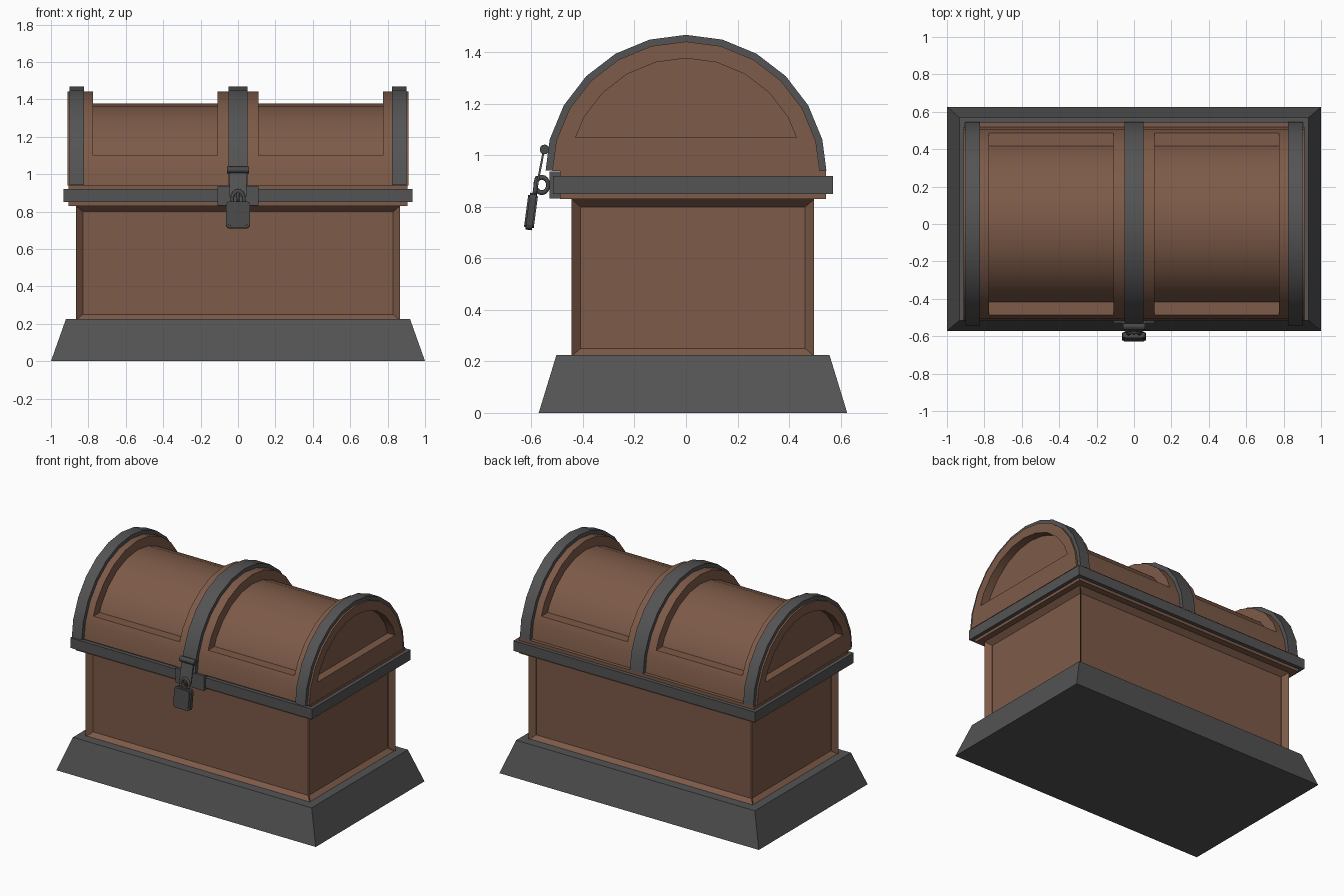
import bpy, bmesh, math
from mathutils import Matrix, Vector

if "Cube" in bpy.data.objects:
    bpy.data.objects.remove(bpy.data.objects["Cube"])


def material(name, rgb):
    m = bpy.data.materials.new(name)
    m.diffuse_color = (*rgb, 1)
    m.use_nodes = True
    m.node_tree.nodes["Principled BSDF"].inputs["Base Color"].default_value = m.diffuse_color
    return m


WOOD = material("brown wood", (0.205, 0.103, 0.065))
METAL = material("dark iron", (0.088, 0.088, 0.088))
LOCK = material("darker iron", (0.065, 0.065, 0.065))
LID_Z = 0.92        # centre height of the lid arc
MID_Y = 0.027       # the chest body sits slightly behind the lid centre


def finish(bm, name, mat):
    bmesh.ops.recalc_face_normals(bm, faces=bm.faces)
    me = bpy.data.meshes.new(name)
    bm.to_mesh(me)
    bm.free()
    ob = bpy.data.objects.new(name, me)
    bpy.context.collection.objects.link(ob)
    if mat:
        me.materials.append(mat)
    return ob


def smooth(ob, angle=30):
    bpy.ops.object.select_all(action='DESELECT')
    ob.select_set(True)
    bpy.context.view_layer.objects.active = ob
    bpy.ops.object.shade_smooth_by_angle(angle=math.radians(angle))


def box(name, mat, x, y, z, bevel=0):
    bm = bmesh.new()
    bmesh.ops.create_cube(bm, size=1)
    for v in bm.verts:
        v.co = [a[0] + (a[1] - a[0]) * (c + 0.5) for a, c in zip((x, y, z), v.co)]
    if bevel:
        bmesh.ops.bevel(bm, geom=bm.edges[:], offset=bevel, segments=1, affect='EDGES')
    return finish(bm, name, mat)


def arc(r, zmin):
    """Twelve-sided half circle in (y, z), cut off flat at zmin."""
    pts = [(r * math.sin(math.radians(a)), LID_Z + r * math.cos(math.radians(a)))
           for a in range(-90, 91, 15)]
    out = []
    for p, q in zip(pts, pts[1:]):
        if (p[1] < zmin) != (q[1] < zmin):
            t = (zmin - p[1]) / (q[1] - p[1])
            out.append((p[0] + t * (q[0] - p[0]), zmin))
        if q[1] > zmin:
            out.append(q)
    return out


def prism(name, mat, outline, x0, x1):
    bm = bmesh.new()
    f = bm.faces.new([bm.verts.new((x0, y, z)) for y, z in outline])
    ext = bmesh.ops.extrude_face_region(bm, geom=[f])["geom"]
    bmesh.ops.translate(bm, vec=(x1 - x0, 0, 0),
                        verts=[g for g in ext if isinstance(g, bmesh.types.BMVert)])
    return finish(bm, name, mat)


def ring(name, mat, centre, major, minor, axis, rot=0, stretch=1):
    bm = bmesh.new()
    n, k = 16, 8
    vs = []
    for i in range(n):
        a = 2 * math.pi * i / n
        for j in range(k):
            b = 2 * math.pi * j / k
            d = major + minor * math.cos(b)
            p = Vector((d * math.cos(a), minor * math.sin(b), d * math.sin(a) * stretch))
            vs.append(bm.verts.new(p))
    for i in range(n):
        for j in range(k):
            i2, j2 = (i + 1) % n, (j + 1) % k
            bm.faces.new([vs[i * k + j], vs[i2 * k + j], vs[i2 * k + j2], vs[i * k + j2]])
    turn = Matrix.Rotation(math.pi / 2, 4, 'Z') if axis == 'X' else Matrix()
    bm.transform(Matrix.Translation(centre) @ Matrix.Rotation(rot, 4, 'X') @ turn)
    ob = finish(bm, name, mat)
    smooth(ob, 60)


# tapered iron plinth
plinth = box("plinth", METAL, (-1, 1), (-0.572, 0.626), (0, 0.225))
for v in plinth.data.vertices:
    if v.co.z > 0.1:
        v.co.x *= 0.92
        v.co.y = MID_Y + (v.co.y - MID_Y) * 0.885

# body with recessed panels on all four sides
bm = bmesh.new()
bmesh.ops.create_cube(bm, size=1)
for v in bm.verts:
    v.co = (v.co.x * 1.73, MID_Y + v.co.y * 0.942, 0.525 + v.co.z * 0.61)
bm.normal_update()
sides = [f for f in bm.faces if abs(f.normal.z) < 0.5]
bmesh.ops.inset_individual(bm, faces=sides, thickness=0.043, depth=-0.035)
finish(bm, "body", WOOD)

# wooden rim and the iron band around it
box("rim", WOOD, (-0.907, 0.907), (MID_Y - 0.517, MID_Y + 0.517), (0.83, 0.942))
box("rim_band", METAL, (-0.932, 0.932), (MID_Y - 0.543, MID_Y + 0.543), (0.85, 0.92))

# arched lid with recessed top and end panels
lid = prism("lid", WOOD, arc(0.522, 0.94), -0.912, 0.912)
cutters = []
for s in (-1, 1):
    band = arc(0.7, 1.1) + arc(0.457, 1.1)[::-1]
    cutters.append(prism("top_panel_cutter", WOOD, band, s * 0.11, s * 0.775))
    cutters.append(prism("end_panel_cutter", WOOD, arc(0.457, 1.07), s * 0.855, s * 1.1))
for c in cutters:
    c.hide_render = True
    mod = lid.modifiers.new("cut", 'BOOLEAN')
    mod.object = c
    mod.solver = 'EXACT'
bpy.context.view_layer.update()
cut = bpy.data.meshes.new_from_object(lid.evaluated_get(bpy.context.evaluated_depsgraph_get()))
lid.modifiers.clear()
lid.data = cut
for c in cutters:
    bpy.data.objects.remove(c)
smooth(lid)

# iron hoops over the lid
hoop = arc(0.548, 0.942) + arc(0.515, 0.942)[::-1]
for name, x0, x1 in (("left_hoop", -0.9, -0.823), ("centre_hoop", -0.051, 0.051),
                     ("right_hoop", 0.823, 0.9)):
    smooth(prism(name, METAL, hoop, x0, x1))

# lock plate, hasp hinge and hanging hasp strap
box("lock_plate", METAL, (-0.11, 0.11), (-0.53, -0.47), (0.833, 0.937))
bm = bmesh.new()
bmesh.ops.create_cone(bm, cap_ends=True, segments=12, radius1=0.019, radius2=0.019, depth=0.116,
                      matrix=Matrix.Translation((0, -0.549, 1.023)) @ Matrix.Rotation(math.pi / 2, 4, 'Y'))
smooth(finish(bm, "hasp_hinge", LOCK))
prism("hasp_strap", METAL,
      [(-0.548, 1.02), (-0.556, 1.02), (-0.583, 0.88), (-0.575, 0.88)], -0.045, 0.045)

# staple, shackle and padlock, hanging at a slight tilt
tilt = -0.13
ring("staple", LOCK, (0, -0.56, 0.885), 0.025, 0.008, 'X', 0, 1.2)
ring("shackle", LOCK, (0, -0.585, 0.868), 0.032, 0.009, 'Y', tilt, 1.3)
lock = box("padlock", LOCK, (-0.055, 0.055), (-0.019, 0.019), (-0.062, 0.062))
rim = box("padlock_case", LOCK, (-0.065, 0.065), (-0.013, 0.013), (-0.072, 0.072))
for ob in (lock, rim):
    bm = bmesh.new()
    bm.from_mesh(ob.data)
    corners = [e for e in bm.edges if abs(e.verts[0].co.y - e.verts[1].co.y) > 0.01]
    bmesh.ops.bevel(bm, geom=corners, offset=0.02, segments=2, profile=0.5, affect='EDGES')
    bm.transform(Matrix.Translation((0, -0.602, 0.782)) @ Matrix.Rotation(tilt, 4, 'X'))
    bm.to_mesh(ob.data)
    bm.free()
